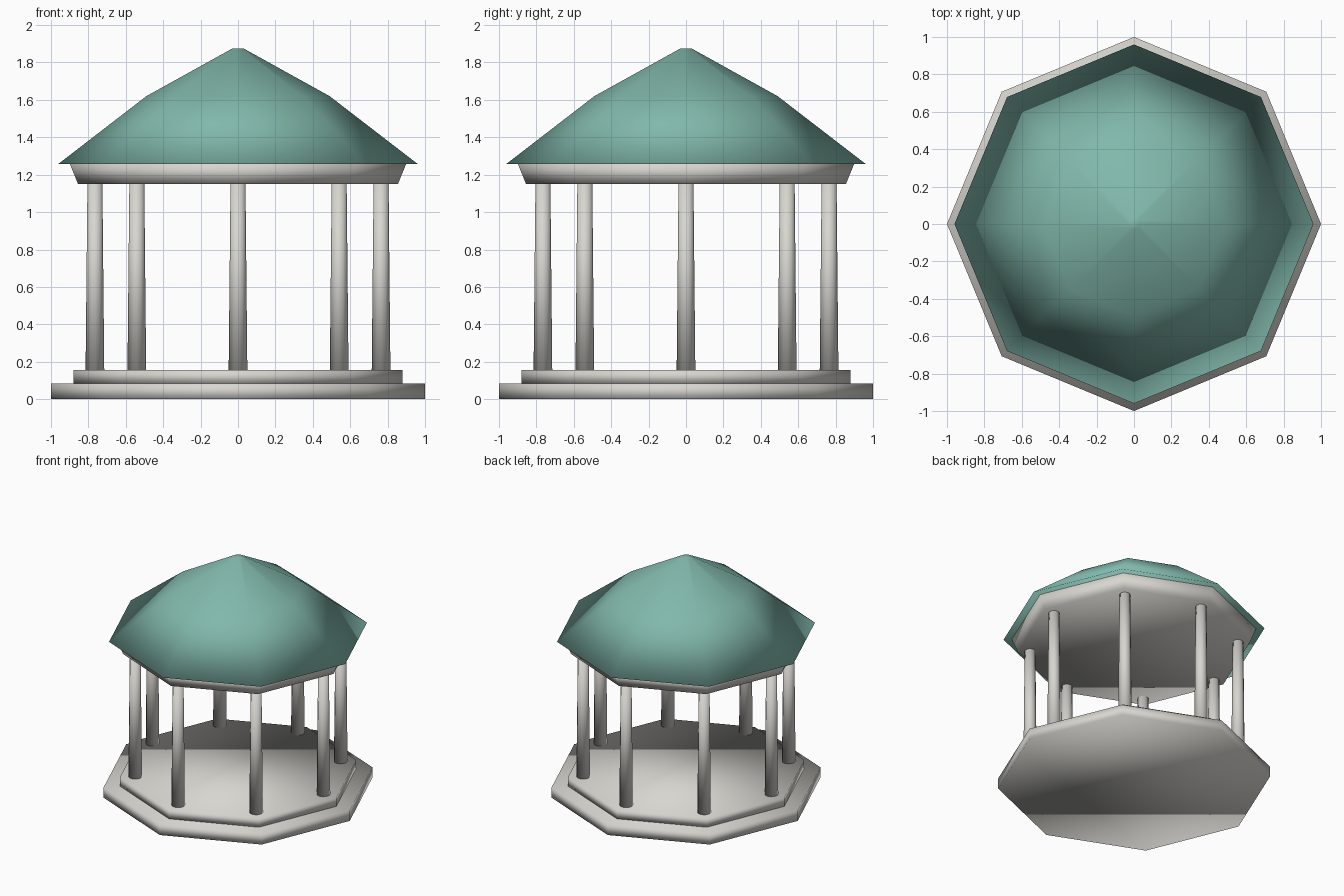
import bpy
from math import cos, sin, pi

cube = bpy.data.objects.get("Cube")
if cube:
    bpy.data.objects.remove(cube, do_unlink=True)


def material(name, rgb):
    mat = bpy.data.materials.new(name)
    mat.use_nodes = True
    mat.diffuse_color = (*rgb, 1)
    mat.node_tree.nodes["Principled BSDF"].inputs["Base Color"].default_value = (*rgb, 1)
    return mat


stone = material("pale stone", (0.68, 0.67, 0.63))
green = material("weathered green", (0.22, 0.48, 0.41))


def lathe(name, profile, sides, mat, x=0, y=0):
    """Closed, smooth-shaded solid from (radius, height) rings, bottom to top."""
    verts = [(r * cos(2 * pi * i / sides), r * sin(2 * pi * i / sides), z)
             for r, z in profile for i in range(sides)]
    faces = [tuple(reversed(range(sides))),
             tuple(range(len(verts) - sides, len(verts)))]
    for k in range(len(profile) - 1):
        for i in range(sides):
            a, b = k * sides + i, k * sides + (i + 1) % sides
            faces.append((a, b, b + sides, a + sides))
    mesh = bpy.data.meshes.new(name)
    mesh.from_pydata(verts, [], faces)
    mesh.materials.append(mat)
    mesh.shade_smooth()
    obj = bpy.data.objects.new(name, mesh)
    obj.location = (x, y, 0)
    bpy.context.collection.objects.link(obj)
    return obj


# Stepped octagonal platform
lathe("lower_step", [(1, 0), (1, 0.085)], 8, stone)
lathe("upper_step", [(0.88, 0.085), (0.88, 0.155)], 8, stone)

# Tapered columns, one at each corner
for n in range(8):
    a = n * pi / 4
    lathe(f"column_{n + 1}", [(0.05, 0.155), (0.04, 1.15)], 12, stone,
          0.765 * cos(a), 0.765 * sin(a))

# Flared beam and ceiling
lathe("ceiling_beam", [(0.855, 1.15), (0.9, 1.26)], 8, stone)

# Two-pitch roof with a small flat tip
lathe("roof", [(0.96, 1.258), (0.49, 1.62), (0.03, 1.875)], 8, green)
